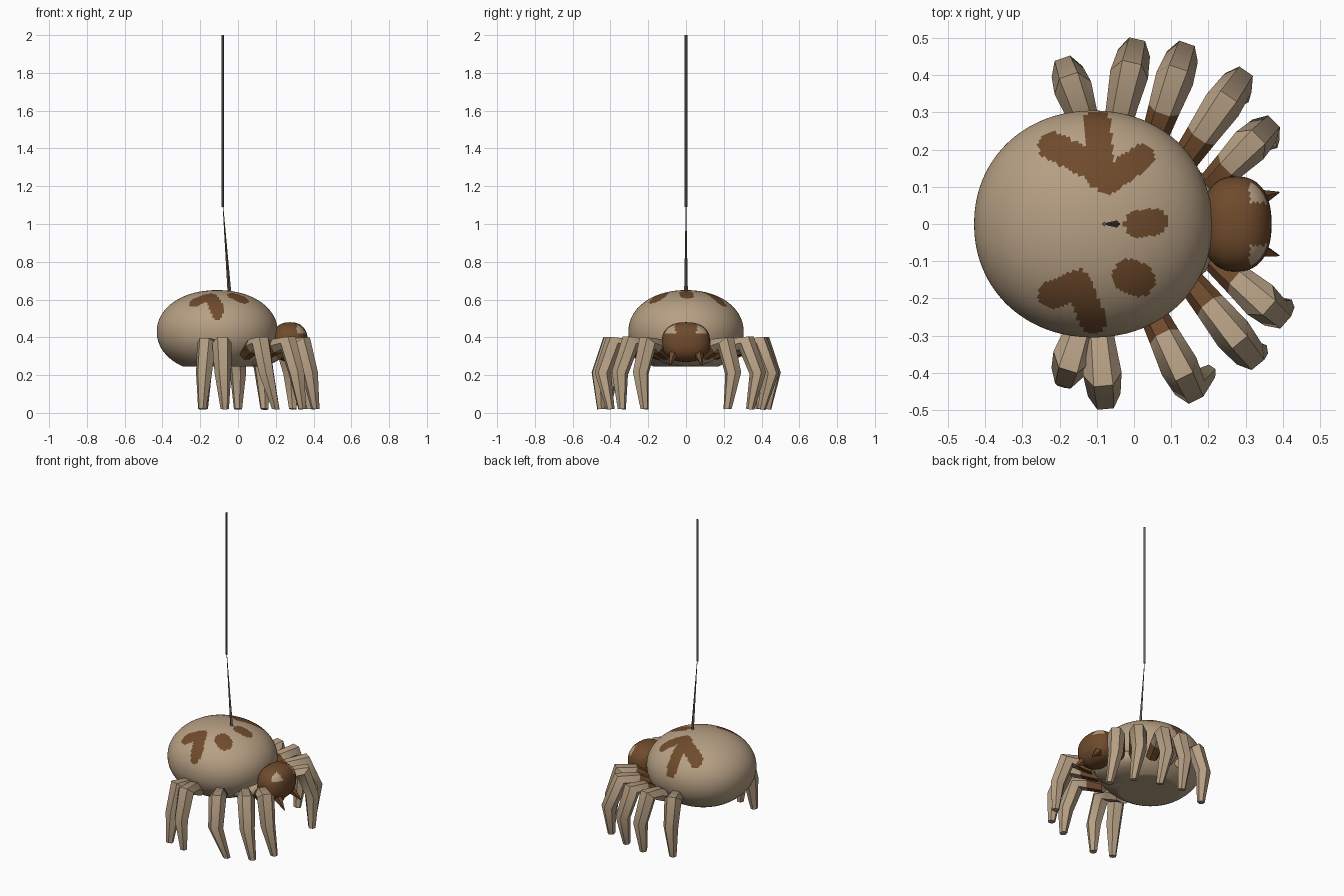
import bpy
import bmesh
from math import cos, sin, pi, copysign
from mathutils import Vector

if "Cube" in bpy.data.objects:
    bpy.data.objects.remove(bpy.data.objects["Cube"], do_unlink=True)


def material(name, color):
    mat = bpy.data.materials.new(name)
    mat.use_nodes = True
    mat.diffuse_color = (*color, 1)
    mat.node_tree.nodes["Principled BSDF"].inputs["Base Color"].default_value = (*color, 1)
    return mat


TAN = material("tan", (0.47, 0.35, 0.23))
BROWN = material("brown", (0.16, 0.07, 0.025))
THREAD = material("dark thread", (0.13, 0.1, 0.08))


def finish(name, bm, mats, angle=0.8):
    bmesh.ops.recalc_face_normals(bm, faces=bm.faces)
    mesh = bpy.data.meshes.new(name)
    bm.to_mesh(mesh)
    bm.free()
    for mat in mats:
        mesh.materials.append(mat)
    obj = bpy.data.objects.new(name, mesh)
    bpy.context.collection.objects.link(obj)
    bpy.ops.object.select_all(action="DESELECT")
    obj.select_set(True)
    bpy.context.view_layer.objects.active = obj
    bpy.ops.object.shade_smooth_by_angle(angle=angle)
    return obj


def blob(name, center, radii, mats, rule=None, power=1, floor=0, segments=24):
    """Ellipsoid with optional boxiness, flat underside and face colour rule."""
    bm = bmesh.new()
    bmesh.ops.create_uvsphere(bm, u_segments=segments, v_segments=segments // 2, radius=1)
    for v in bm.verts:
        v.co = Vector([c + r * copysign(abs(a) ** power, a)
                       for c, r, a in zip(center, radii, v.co)])
        v.co.z = max(v.co.z, floor)
    if rule:
        for face in bm.faces:
            face.material_index = int(rule(face.calc_center_median()))
    return finish(name, bm, mats)


def tube(name, points, radii, side, mats, sides=6, brown_rings=0):
    """Tapered tube whose rings all share one sideways axis."""
    bm = bmesh.new()
    rings = []
    for i, p in enumerate(points):
        tangent = points[min(i + 1, len(points) - 1)] - points[max(i - 1, 0)]
        up = tangent.cross(side).normalized()
        rings.append([bm.verts.new(p + radii[i] * (side * cos(a) + up * sin(a)))
                      for a in (2 * pi * k / sides for k in range(sides))])
    for i, (low, high) in enumerate(zip(rings, rings[1:])):
        for k in range(sides):
            n = (k + 1) % sides
            face = bm.faces.new((low[k], low[n], high[n], high[k]))
            face.material_index = int(i < brown_rings)
    bm.faces.new(rings[0])
    bm.faces.new(rings[-1])
    return finish(name, bm, mats)


# Painted spots on the abdomen: rounded strokes seen from above
STROKES = [
    ((-0.22, 0.21), (-0.1, 0.15), 0.038), ((-0.1, 0.27), (-0.09, 0.13), 0.038),
    ((0.02, 0.18), (-0.07, 0.115), 0.035), ((-0.22, -0.19), (-0.15, -0.16), 0.038),
    ((-0.15, -0.16), (-0.11, -0.26), 0.036), ((0.01, 0), (0.055, 0.005), 0.036),
    ((-0.01, -0.14), (0.01, -0.15), 0.047),
]


def spotted(p):
    q = Vector((p.x, p.y))
    for a, b, radius in STROKES:
        a, b = Vector(a), Vector(b)
        t = max(0, min(1, (q - a).dot(b - a) / (b - a).length_squared))
        if p.z > 0.47 and (q - a.lerp(b, t)).length < radius:
            return True
    return False


# Abdomen, thorax and head
blob("abdomen", (-0.11, 0, 0.43), (0.32, 0.305, 0.22), [TAN, BROWN],
     spotted, power=0.96, floor=0.245, segments=160)
blob("thorax", (0.08, 0, 0.32), (0.16, 0.18, 0.075), [TAN])
blob("head", (0.275, 0, 0.375), (0.095, 0.128, 0.105), [BROWN, TAN],
     lambda p: p.x > 0.31 and p.z > 0.42 and 0.055 < abs(p.y) < 0.11,
     power=0.85, segments=48)

# Fangs
for label, s in (("left", 1), ("right", -1)):
    tube(label + "_fang", [Vector((0.31, s * 0.06, 0.33)), Vector((0.39, s * 0.085, 0.25))],
         [0.035, 0.002], Vector((0, 1, 0)), [BROWN], sides=5)

# Legs, back to front: hip, bend and foot seen from above
LEGS = {
    "left": [((-0.12, 0.24), (-0.18, 0.41), (-0.18, 0.39)),
             ((-0.05, 0.24), (0, 0.46), (0, 0.43)),
             ((0.05, 0.22), (0.13, 0.45), (0.14, 0.4)),
             ((0.12, 0.15), (0.28, 0.38), (0.29, 0.34)),
             ((0.2, 0.1), (0.35, 0.25), (0.37, 0.22))],
    "right": [((-0.13, -0.24), (-0.18, -0.4), (-0.19, -0.42)),
              ((-0.1, -0.24), (-0.08, -0.46), (-0.07, -0.45)),
              ((0.04, -0.22), (0.15, -0.44), (0.2, -0.4)),
              ((0.14, -0.14), (0.31, -0.35), (0.34, -0.34)),
              ((0.22, -0.1), (0.38, -0.24), (0.41, -0.22))],
}
for label, legs in LEGS.items():
    for i, (hip, bend, foot) in enumerate(legs):
        hip, bend, foot = (Vector((*p, 0)) for p in (hip, bend, foot))
        path = [hip, hip.lerp(bend, 0.38), hip.lerp(bend, 0.74), bend, foot]
        for p, z in zip(path, (0.31, 0.355, 0.37, 0.21, 0.02)):
            p.z = z
        side = (bend - hip).cross(Vector((0, 0, 1))).normalized()
        tube(f"{label}_leg_{i + 1}", path, [0.035, 0.043, 0.052, 0.044, 0.022],
             side, [TAN, BROWN], brown_rings=1 if i > 1 else 0)

# Hanging thread: slack tapered end and straight upper length
tube("thread_lower", [Vector((-0.045, 0, 0.63)), Vector((-0.08, 0, 1.1))],
     [0.01, 0.0015], Vector((0, 1, 0)), [THREAD], sides=4)
tube("thread_upper", [Vector((-0.08, 0, 1.09)), Vector((-0.08, 0, 2))],
     [0.007, 0.007], Vector((0, 1, 0)), [THREAD], sides=4)
